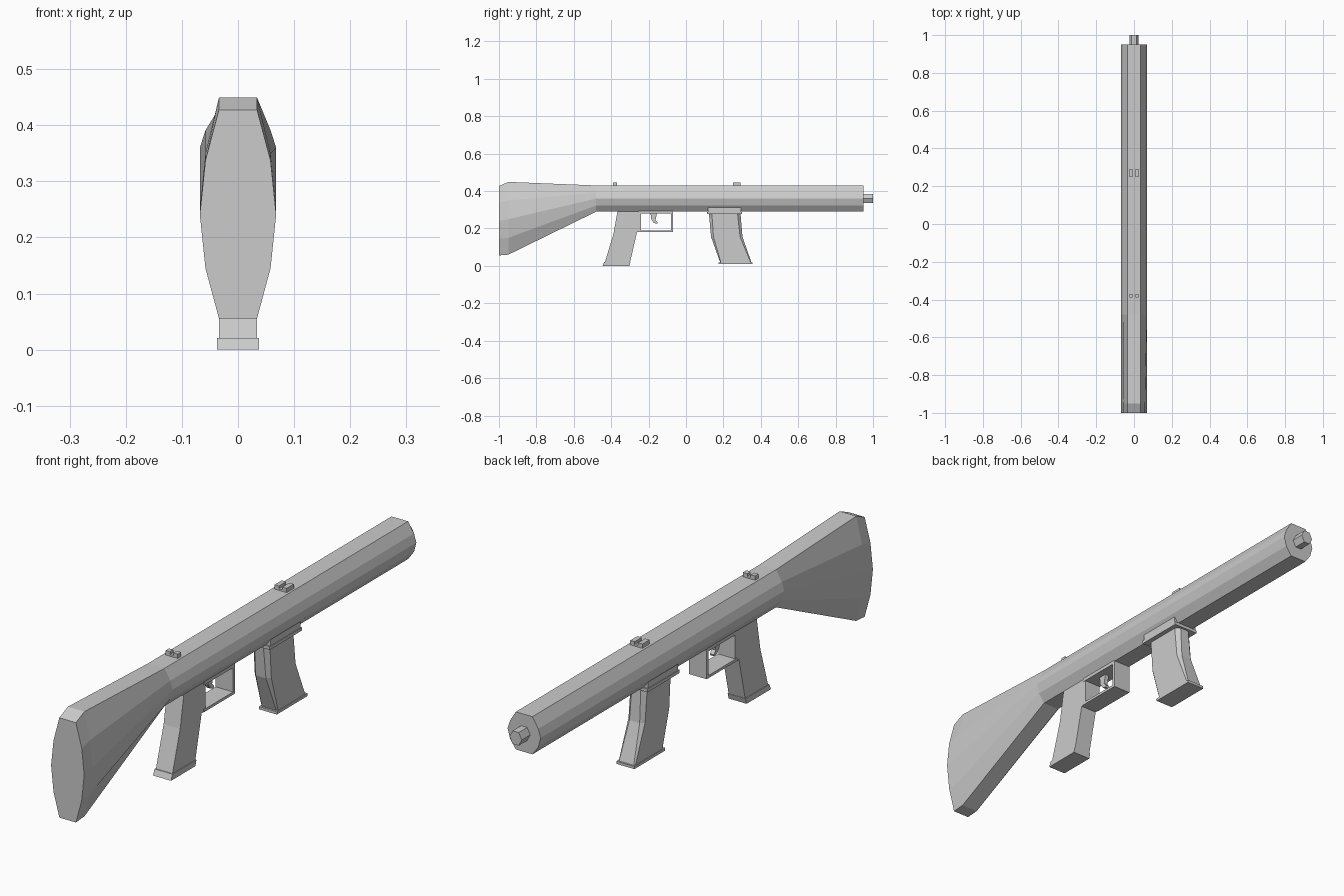
import bpy, bmesh, math

if "Cube" in bpy.data.objects:
    bpy.data.objects.remove(bpy.data.objects["Cube"])


def loft(name, rings):
    """Skin a series of equal-length closed rings and cap both ends."""
    bm = bmesh.new()
    vs = [[bm.verts.new(p) for p in r] for r in rings]
    n = len(rings[0])
    for a, b in zip(vs, vs[1:]):
        for i in range(n):
            j = (i + 1) % n
            bm.faces.new((a[i], a[j], b[j], b[i]))
    bm.faces.new(vs[0])
    bm.faces.new(vs[-1])
    bmesh.ops.recalc_face_normals(bm, faces=bm.faces)
    me = bpy.data.meshes.new(name)
    bm.to_mesh(me)
    bm.free()
    ob = bpy.data.objects.new(name, me)
    bpy.context.collection.objects.link(ob)
    return ob


def prism(name, profile, w, x=0.0):
    """Extrude a (y, z) side profile across x by half-width w."""
    return loft(name, [[(x + s * w, y, z) for y, z in profile] for s in (-1, 1)])


def box(name, y0, y1, z0, z1, w, x=0.0):
    return prism(name, [(y0, z0), (y1, z0), (y1, z1), (y0, z1)], w, x)


def body_ring(y, zs):
    """Ten-sided cross-section with flat top and bottom."""
    half = list(zip((0.034, 0.058, 0.068, 0.058, 0.034), zs))
    return [(x, y, z) for x, z in half] + [(-x, y, z) for x, z in reversed(half)]


# Body tube with flared shoulder stock
tube = (0.43, 0.391, 0.36, 0.323, 0.29)
loft("body_and_stock", [
    body_ring(-1.0, (0.427, 0.337, 0.241, 0.145, 0.056)),
    body_ring(-0.95, (0.449, 0.35, 0.25, 0.15, 0.06)),
    body_ring(-0.48, tube),
    body_ring(0.95, tube)])

# Muzzle
loft("muzzle", [[(0.025 * math.cos(math.radians(a)), y,
                  0.36 + 0.028 * math.sin(math.radians(a)))
                 for a in range(0, 360, 60)] for y in (0.94, 1.0)])

# Grip and its base plate
prism("grip", [(-0.365, 0.30), (-0.24, 0.30), (-0.24, 0.18), (-0.262, 0.18),
               (-0.30, 0.015), (-0.435, 0.015), (-0.388, 0.17)], 0.034)
prism("grip_base", [(-0.446, 0.0), (-0.303, 0.0), (-0.297, 0.021), (-0.437, 0.021)], 0.037)

# Trigger guard frame and trigger
prism("trigger_guard", [(-0.25, 0.19), (-0.08, 0.19), (-0.08, 0.28), (-0.25, 0.28),
                        (-0.25, 0.31), (-0.07, 0.31), (-0.07, 0.18), (-0.25, 0.18)], 0.036)
prism("trigger", [(-0.19, 0.285), (-0.186, 0.25), (-0.172, 0.23), (-0.155, 0.225),
                  (-0.152, 0.232), (-0.163, 0.245), (-0.155, 0.285)], 0.008)

# Magazine well, collar, curved magazine with chamfered edges, base plate
box("magazine_well", 0.118, 0.295, 0.285, 0.32, 0.05)
box("magazine_collar", 0.112, 0.30, 0.277, 0.289, 0.052)


def mag_ring(y0, y1, z, c, w=0.034):
    v = w - c
    return [(v, y0, z), (w, y0 + c, z), (w, y1 - c, z), (v, y1, z),
            (-v, y1, z), (-w, y1 - c, z), (-w, y0 + c, z), (-v, y0, z)]


loft("magazine", [mag_ring(0.122, 0.291, 0.285, 0.016), mag_ring(0.134, 0.302, 0.155, 0.013),
                  mag_ring(0.183, 0.350, 0.018, 0.004)])
box("magazine_base", 0.175, 0.356, 0.009, 0.019, 0.037)

# Sights: low base with two ears and a notch between
for name, y0, y1 in (("rear_sight", -0.39, -0.37), ("front_sight", 0.25, 0.292)):
    box(name + "_base", y0, y1, 0.425, 0.436, 0.025)
    for s in (-1, 1):
        box(name + "_ear", y0, y1, 0.436, 0.446, 0.009, s * 0.016)
